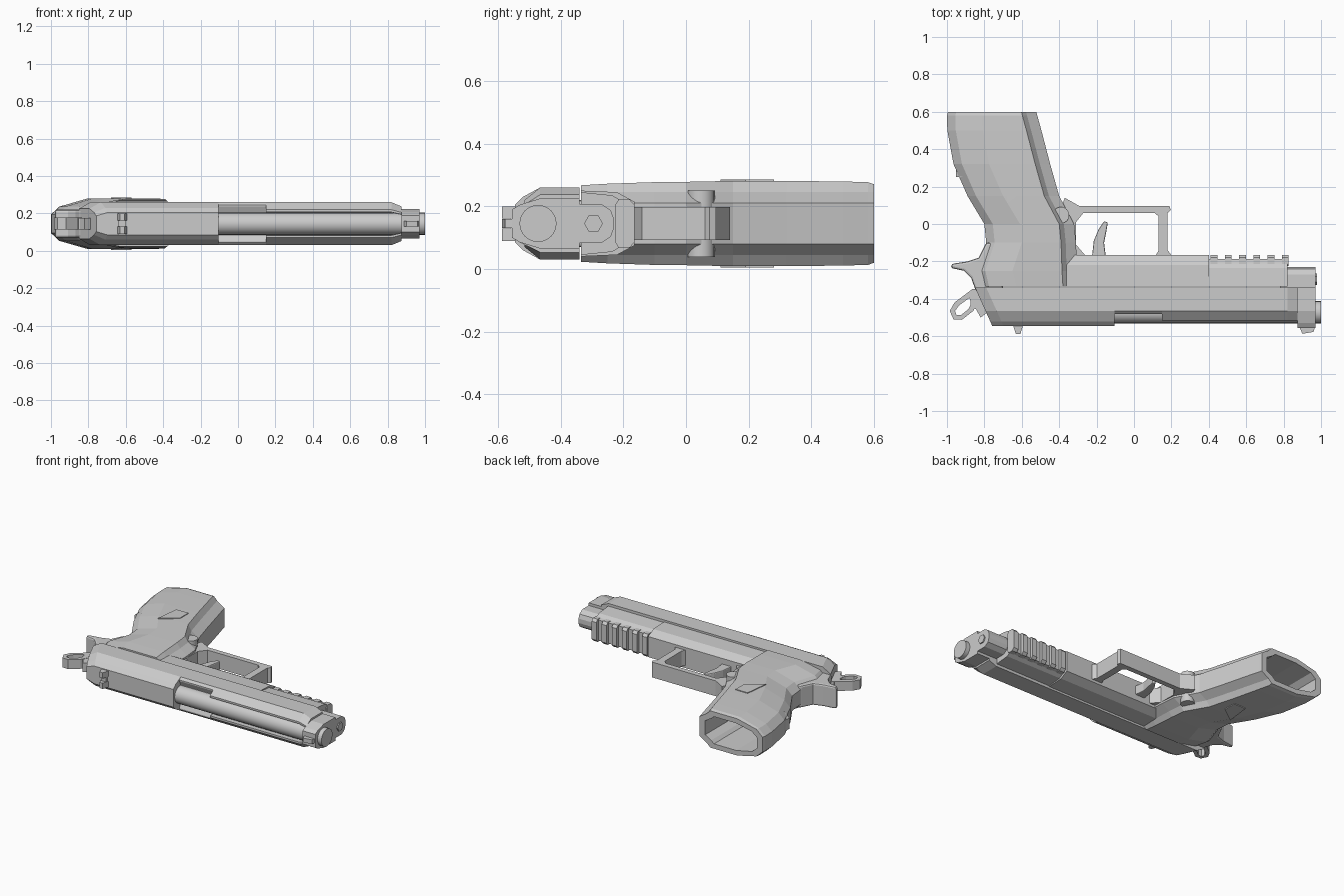
import bpy, bmesh, math
from mathutils import Matrix, Vector

MID = 0.145  # height of the symmetry plane

cube = bpy.data.objects.get("Cube")
if cube:
    bpy.data.objects.remove(cube)


def finish(name, bm, smooth=False, bevel=0):
    bmesh.ops.recalc_face_normals(bm, faces=bm.faces)
    mesh = bpy.data.meshes.new(name)
    bm.to_mesh(mesh)
    bm.free()
    ob = bpy.data.objects.new(name, mesh)
    ob.location.z = MID
    bpy.context.collection.objects.link(ob)
    if bevel:
        mod = ob.modifiers.new("Bevel", "BEVEL")
        mod.width = bevel
        mod.segments = 2
        mod.limit_method = "ANGLE"
        mod.angle_limit = math.radians(50)
    if smooth:
        bpy.ops.object.select_all(action="DESELECT")
        ob.select_set(True)
        bpy.context.view_layer.objects.active = ob
        bpy.ops.object.shade_smooth_by_angle(angle=math.radians(40))
    return ob


def loft(name, halves, bevel=0):
    """Skin half sections that are mirrored across the symmetry plane."""
    bm = bmesh.new()
    rings = []
    for half in halves:
        ring = list(half) + [(x, y, -z) for x, y, z in reversed(half)]
        rings.append([bm.verts.new(p) for p in ring])
    n = len(rings[0])
    for a, b in zip(rings, rings[1:]):
        for i in range(n):
            j = (i + 1) % n
            bm.faces.new((a[i], a[j], b[j], b[i]))
    bm.faces.new(rings[0])
    bm.faces.new(rings[-1])
    return finish(name, bm, bevel=bevel)


def prism(name, outline, low, high, bevel=0):
    """Extrude a flat outline from low to high."""
    bm = bmesh.new()
    face = bm.faces.new([bm.verts.new((x, y, low)) for x, y in outline])
    new = bmesh.ops.extrude_face_region(bm, geom=[face])["geom"]
    verts = [v for v in new if isinstance(v, bmesh.types.BMVert)]
    bmesh.ops.translate(bm, verts=verts, vec=(0, 0, high - low))
    return finish(name, bm, bevel=bevel)


def box(name, x0, x1, y0, y1, half, bevel=0):
    outline = [(x0, y0), (x1, y0), (x1, y1), (x0, y1)]
    return prism(name, outline, -half, half, bevel)


def cylinder(name, centre, radius, length, axis, sides):
    bm = bmesh.new()
    turn = Matrix.Rotation(math.pi / 2, 4, "Y") if axis == "X" else Matrix()
    bmesh.ops.create_cone(bm, cap_ends=True, segments=sides, radius1=radius,
                          radius2=radius, depth=length,
                          matrix=Matrix.Translation(Vector(centre)) @ turn)
    return finish(name, bm, smooth=sides > 8)


def at(x, section):
    return [(x, y, z) for y, z in section]


# Slide: closed at the rear, open channel over the barrel, solid nose
closed = [(-.34, .115), (-.465, .115), (-.52, .085), (-.545, .06), (-.545, .03)]
port = [(-.34, .115), (-.465, .115), (-.48, .1), (-.48, .092), (-.465, .06)]
channel = [(-.34, .115), (-.465, .115), (-.515, .075), (-.515, .062), (-.46, .06)]
nose = [(-.34, .08), (-.465, .08), (-.53, .06), (-.555, .045), (-.555, .02)]


def slanted(shift, squeeze):
    return [(shift - .45 * (y + .34), y, z * squeeze) for y, z in closed]


loft("slide", [slanted(-.85, .7), slanted(-.79, 1),
               at(-.105, closed), at(-.105, port), at(.15, port),
               at(.15, channel), at(.82, channel),
               [(.875, y, z * .8) for y, z in channel],
               at(.875, nose), at(.97, nose)])

# Barrel and recoil spring housing
cylinder("barrel", (.44, -.472, 0), .059, 1.12, "X", 24)
housing = [(-.345, .062), (-.27, .062), (-.24, .042), (-.23, .015)]
loft("spring_housing", [at(.78, housing), at(.97, housing)])
cylinder("guide_rod", (.9, -.295, 0), .03, .155, "X", 6)

# Sights
prism("front_sight", [(.88, -.54), (.9, -.587), (.96, -.577), (.97, -.54)], -.014, .014)
rear_sight = [(-.65, -.53), (-.632, -.587), (-.607, -.587), (-.59, -.53)]
for side, low, high in (("left", .016, .055), ("right", -.055, -.016)):
    prism("rear_sight_" + side, rear_sight, low, high)
box("rear_sight_base", -.64, -.6, -.56, -.53, .05)

# Frame: dust cover with cross ribs
cover = [(-.335, .105), (-.22, .1), (-.165, .07)]
loft("frame", [at(-.42, cover), at(.40, cover)])
low_cover = [(-.335, .1), (-.235, .09), (-.21, .075), (-.187, .07)]
loft("dust_cover", [at(.38, low_cover), at(.82, low_cover)])
rib = [(-.225, .06), (-.215, .077), (-.18, .077), (-.165, .06)]
for i in range(6):
    x = .41 + .076 * i
    loft(f"rail_rib_{i + 1}", [at(x, rib), at(x + .036, rib)])

# Grip: lofted down its length and ending in a hollow magazine well
def grip_section(y, back, front, width):
    return [(back, y, .05), (back + .045, y, .092), (back + .19, y, width),
            (front - .08, y, width), (front - .055, y, .1), (front, y, .065)]


def shrink(section, y):
    return [(-.76 + (x + .76) * .82, y, z * .74) for x, _, z in section]


stations = [(-.335, -.82, -.3, .122), (-.25, -.84, -.305, .127),
            (-.1, -.79, -.31, .132), (0, -.8, -.32, .133),
            (.15, -.89, -.4, .136), (.32, -.965, -.448, .136),
            (.5, -.998, -.495, .134), (.58, -1, -.517, .132),
            (.6, -.995, -.522, .125)]
grip = [grip_section(*s) for s in stations]
loft("grip", grip + [shrink(grip[-1], .6), shrink(grip[-1], .25)])

# Raised plates on both grip panels
for side, s in (("left", 1), ("right", -1)):
    low, high = sorted((s * .13, s * .141))
    prism("grip_plate_" + side,
          [(-.68, .11), (-.57, .19), (-.57, .28), (-.66, .28)], low, high)

# Rear spur over the hand
spur = [(-.7, -.1), (-.79, -.1), (-.83, -.18), (-.89, -.2), (-.975, -.213),
        (-.98, -.235), (-.91, -.25), (-.87, -.29), (-.845, -.36), (-.7, -.38)]
prism("rear_spur", spur, -.075, .075, bevel=.018)

# Trigger guard and trigger
guard = [(.21, -.18), (.18, -.14), (.18, .06), (.197, .075), (.19, .095),
         (-.29, .095), (-.37, .14), (-.42, 0), (-.4, -.18), (-.25, -.18),
         (-.31, -.11), (-.31, .01), (-.27, .06), (.11, .06), (.132, .04),
         (.132, -.14), (.11, -.18)]
prism("trigger_guard", guard, -.052, .052)
trigger = [(-.225, -.18), (-.215, -.09), (-.19, -.03), (-.16, .015),
           (-.14, .008), (-.148, -.04), (-.16, -.1), (-.15, -.18)]
prism("trigger", trigger, -.032, .032, bevel=.006)

# Magazine release, through both sides
cylinder("magazine_release", (-.39, .048, 0), .044, .212, "Z", 16)

# Hammer: pierced spur on a solid root
def pierced(name, outer, inner, half):
    bm = bmesh.new()
    loops = [[bm.verts.new((x, y, z)) for x, y in pts]
             for pts, z in ((outer, -half), (outer, half), (inner, half), (inner, -half))]
    n = len(outer)
    for a, b in zip(loops, loops[1:] + loops[:1]):
        for i in range(n):
            j = (i + 1) % n
            bm.faces.new((a[i], a[j], b[j], b[i]))
    return finish(name, bm)


pierced("hammer_spur",
        [(-.86, -.345), (-.96, -.42), (-.985, -.465), (-.965, -.51),
         (-.92, -.512), (-.86, -.465), (-.835, -.42)],
        [(-.88, -.395), (-.935, -.435), (-.957, -.465), (-.95, -.486),
         (-.925, -.487), (-.885, -.455), (-.87, -.425)], .032)
prism("hammer_root", [(-.87, -.35), (-.875, -.44), (-.845, -.455), (-.82, -.5),
                      (-.74, -.44), (-.78, -.34)], -.03, .03)
